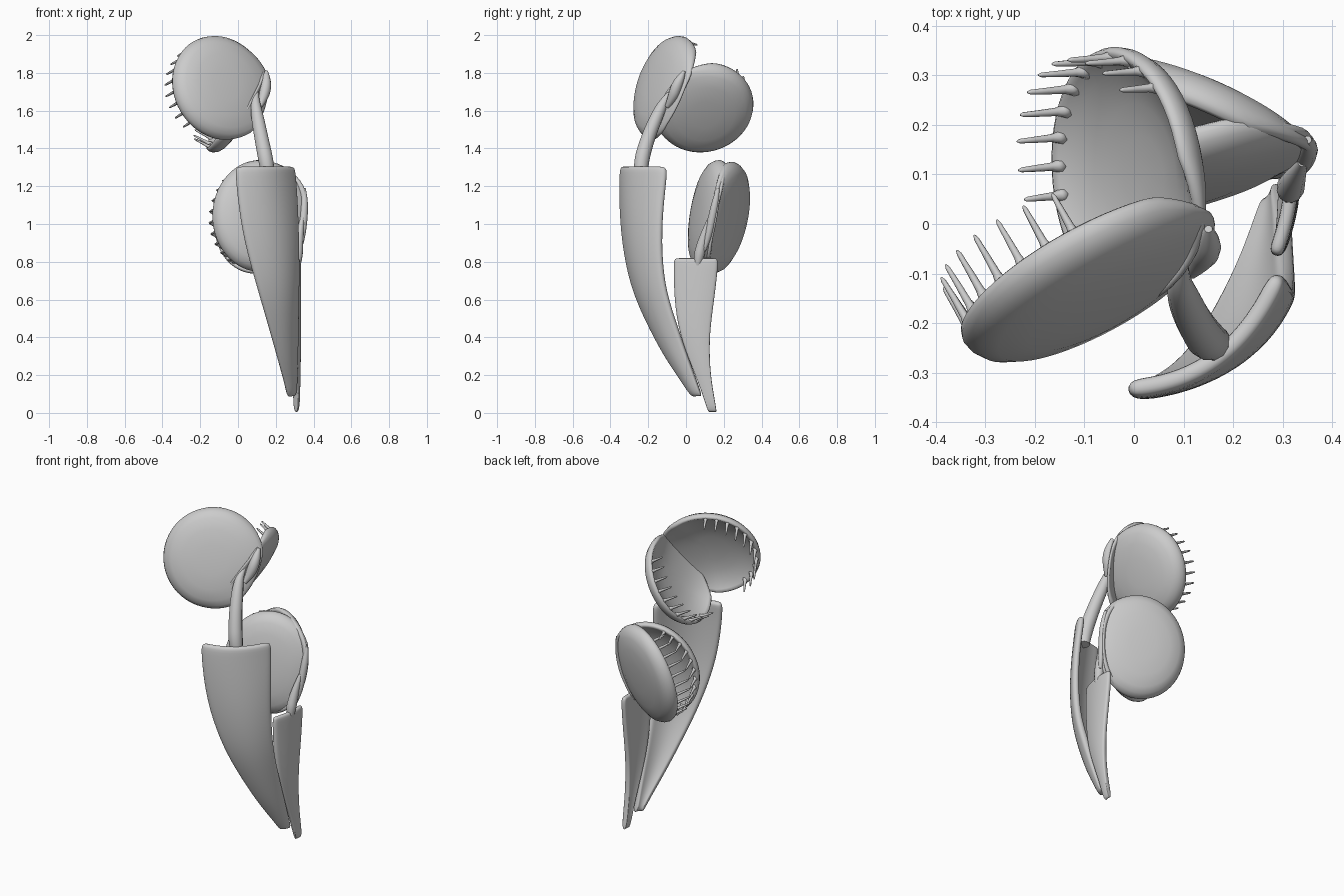
import bpy, bmesh, math
from mathutils import Vector as V

if "Cube" in bpy.data.objects:
    bpy.data.objects.remove(bpy.data.objects["Cube"])


def finish(name, bm):
    bmesh.ops.recalc_face_normals(bm, faces=bm.faces)
    for f in bm.faces:
        f.smooth = True
    me = bpy.data.meshes.new(name)
    bm.to_mesh(me)
    bm.free()
    ob = bpy.data.objects.new(name, me)
    bpy.context.collection.objects.link(ob)
    return ob


def skin(bm, rings):
    """Bridge closed rings; rings of one vertex become caps."""
    for a, b in zip(rings, rings[1:]):
        n = max(len(a), len(b))
        for i in range(n):
            j = (i + 1) % n
            if len(a) == 1:
                bm.faces.new((a[0], b[i], b[j]))
            elif len(b) == 1:
                bm.faces.new((a[i], a[j], b[0]))
            else:
                bm.faces.new((a[i], a[j], b[j], b[i]))


# lobe section: (radius fraction, offset along the outward normal)
SHELL = [(0, .028), (.3, .027), (.6, .019), (.82, .004), (.93, -.014), (.985, -.037),
         (1, -.055), (.985, -.069), (.95, -.073), (.91, -.064), (.8, -.042), (.55, -.019), (.3, -.009), (0, -.006)]


def lobe(name, hinge, h, u, side, ru, rh, off, tooth_len, span):
    h = V(h).normalized()
    u = V(u)
    u = (u - h * u.dot(h)).normalized()
    n = h.cross(u) * side
    c = V(hinge) + u * off

    def point(r, o, t):
        a, b = r * math.cos(t), r * math.sin(t)
        if o < 0 and a < -.3:
            o *= 1 - .7 * min(1, (-.3 - a) / .6)
        if a < -.8:
            a = -.8 + (a + .8) * .6
        return c + u * a * ru + h * b * rh + n * o

    bm = bmesh.new()
    rings = []
    for r, o in SHELL:
        if r == 0:
            rings.append([bm.verts.new(c + n * o)])
        else:
            rings.append([bm.verts.new(point(r, o, math.tau * i / 56)) for i in range(56)])
    skin(bm, rings)
    finish(name, bm)

    # marginal teeth pointing inward
    bm = bmesh.new()
    count = 11
    for k in range(count):
        t = math.radians(span * (2 * k / (count - 1) - 1))
        out = (u * math.cos(t) + h * math.sin(t)).normalized()
        side_dir = out.cross(n).normalized()
        base = point(.925, -.055, t)
        size = tooth_len * (1 - .25 * (abs(t) / 1.33) ** 2)
        rings = []
        for f, w in [(0, .017), (.12, .012), (.25, .0085), (.6, .0068), (.93, .005), (1, .002)]:
            q = base - n * (size * f + .012 * f) + out * (.004 * f * f)
            rings.append([bm.verts.new(q + (out * math.cos(a) + side_dir * math.sin(a)) * w)
                          for a in (math.tau * i / 8 for i in range(8))])
        skin(bm, rings)
        bm.faces.new(rings[0])
        bm.faces.new(rings[-1])
    finish(name + "_teeth", bm)


def tube(name, pts):
    cu = bpy.data.curves.new(name, 'CURVE')
    cu.dimensions = '3D'
    cu.bevel_depth = 1
    cu.bevel_resolution = 4
    cu.use_fill_caps = True
    s = cu.splines.new('NURBS')
    s.points.add(len(pts) - 1)
    for p, (x, y, z, r) in zip(s.points, pts):
        p.co = (x, y, z, 1)
        p.radius = r
    s.order_u = 3
    s.use_endpoint_u = True
    s.resolution_u = 8
    ob = bpy.data.objects.new(name, cu)
    bpy.context.collection.objects.link(ob)


def leaf(name, rows, thick):
    """Winged stalk: rows of (z, left xy, keel xy, right xy), curved across."""
    bm = bmesh.new()
    grid = []
    cols = 8
    for z, a, m, b in rows:
        a, m, b = V(a), V(m), V(b)
        ctrl = m * 2 - (a + b) / 2
        line = []
        for i in range(cols + 1):
            t = i / cols
            p = a * (1 - t) ** 2 + ctrl * 2 * t * (1 - t) + b * t * t
            line.append(bm.verts.new((p.x, p.y, z)))
        grid.append(line)
    for r, s in zip(grid, grid[1:]):
        for i in range(cols):
            bm.faces.new((r[i], r[i + 1], s[i + 1], s[i]))
    ob = finish(name, bm)
    m = ob.modifiers.new("thickness", 'SOLIDIFY')
    m.thickness = thick
    m.offset = 0
    m = ob.modifiers.new("smooth", 'SUBSURF')
    m.levels = m.render_levels = 2


# large open trap
lobe("large_trap_front_lobe", (.14, -.066, 1.635), (.25, .43, .87), (-.851, -.33, .408), 1,
     .284, .287, .245, .115, 68)
lobe("large_trap_back_lobe", (.10, -.107, 1.674), (.404, .463, .788), (-.31, .88, -.358), -1,
     .262, .27, .235, .10, 70)
tube("large_trap_hinge", [(.115, -.10, 1.62, .012), (.135, -.07, 1.67, .028),
                          (.148, -.05, 1.73, .03), (.15, -.025, 1.78, .02), (.15, -.01, 1.81, .008)])
tube("large_trap_stem", [(.165, -.235, 1.22, .03), (.155, -.245, 1.3, .042), (.125, -.205, 1.45, .038),
                         (.10, -.15, 1.58, .034), (.09, -.11, 1.66, .022), (.10, -.08, 1.70, .010)])
leaf("large_leaf_stalk", [
    (1.305, (-.012, -.33), (.17, -.268), (.29, -.105)),
    (1.27, (-.016, -.337), (.17, -.273), (.298, -.098)),
    (1.1, (0, -.338), (.185, -.278), (.31, -.12)),
    (.9, (.032, -.325), (.21, -.268), (.315, -.13)),
    (.68, (.095, -.283), (.235, -.23), (.314, -.115)),
    (.5, (.148, -.205), (.25, -.163), (.309, -.06)),
    (.3, (.205, -.10), (.27, -.065), (.303, .01)),
    (.16, (.245, 0), (.28, .02), (.297, .06)),
    (.085, (.262, .045), (.283, .06), (.293, .085))], .04)

# small, half closed trap
H2, D2 = (.36, .14, 1.012), (.12, .18, .976)
lobe("small_trap_front_lobe", H2, D2, (-.96, -.245, .16), 1, .262, .3, .238, .10, 62)
lobe("small_trap_back_lobe", H2, D2, (-.93, .41, .03), -1, .267, .303, .238, .10, 62)
tube("small_trap_hinge", [(.325, .095, .86, .01), (.337, .115, .92, .018), (.348, .14, 1.04, .022),
                          (.353, .158, 1.13, .018), (.35, .17, 1.19, .008)])
tube("small_trap_stem", [(.314, .06, .76, .012), (.313, .066, .82, .03), (.32, .085, .9, .026),
                         (.33, .105, .97, .018), (.34, .125, 1.03, .01)])
leaf("small_leaf_stalk", [
    (.82, (.285, -.062), (.315, .06), (.312, .165)),
    (.79, (.283, -.066), (.316, .06), (.313, .173)),
    (.6, (.288, -.063), (.318, .05), (.314, .15)),
    (.42, (.295, -.036), (.318, .05), (.314, .124)),
    (.25, (.300, .03), (.316, .08), (.314, .125)),
    (.12, (.303, .085), (.313, .115), (.313, .142)),
    (0, (.306, .12), (.311, .142), (.311, .165))], .03)
